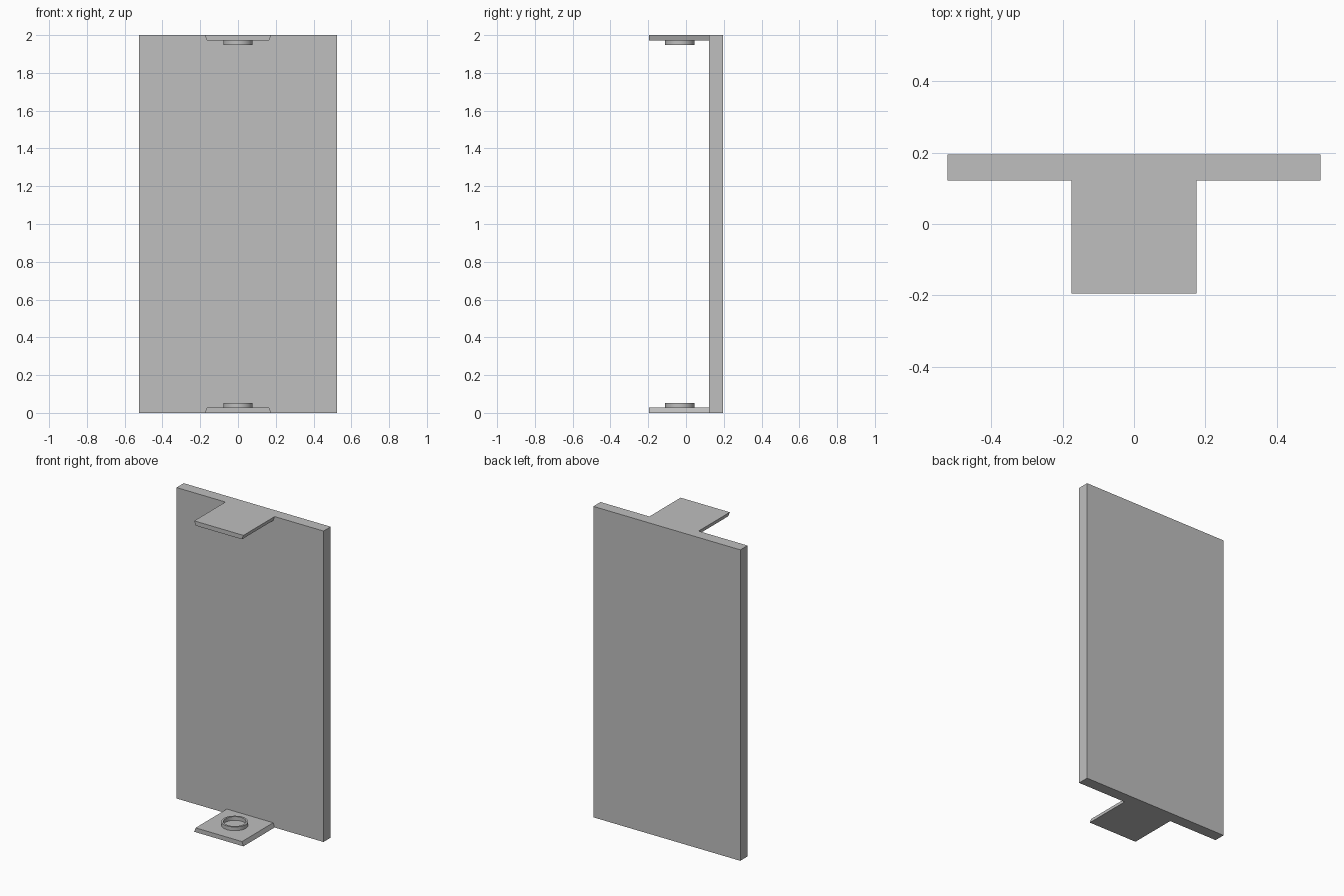
import bpy
import bmesh
from math import cos, sin, tau, radians

cube = bpy.data.objects.get("Cube")
if cube:
    bpy.data.objects.remove(cube, do_unlink=True)

# Single grey finish
grey = bpy.data.materials.new("plain grey")
grey.use_nodes = True
colour = (0.52, 0.52, 0.52, 1)
grey.diffuse_color = colour
grey.node_tree.nodes["Principled BSDF"].inputs["Base Color"].default_value = colour

HEIGHT = 2.0
FRONT, PANEL_FRONT, BACK = -0.195, 0.122, 0.195
TAB_THICK, RING_TOP = 0.028, 0.052
RING_Y = -0.033


def add_object(name, bm):
    bmesh.ops.recalc_face_normals(bm, faces=bm.faces)
    mesh = bpy.data.meshes.new(name)
    bm.to_mesh(mesh)
    bm.free()
    mesh.materials.append(grey)
    obj = bpy.data.objects.new(name, mesh)
    bpy.context.collection.objects.link(obj)
    return obj


def prism(name, profile, y0, y1):
    """Extrude an x-z profile from y0 to y1."""
    bm = bmesh.new()
    face = bm.faces.new([bm.verts.new((x, y0, z)) for x, z in profile])
    ext = bmesh.ops.extrude_face_region(bm, geom=[face])
    verts = [v for v in ext["geom"] if isinstance(v, bmesh.types.BMVert)]
    bmesh.ops.translate(bm, verts=verts, vec=(0, y1 - y0, 0))
    return add_object(name, bm)


def ring(name, z0, z1, outer=0.078, inner=0.066, sides=32):
    """Lathe a rectangular section into a short hollow collar."""
    bm = bmesh.new()
    section = [(outer, z0), (outer, z1), (inner, z1), (inner, z0)]
    loops = [[bm.verts.new((r * cos(tau * i / sides), RING_Y + r * sin(tau * i / sides), z))
              for r, z in section] for i in range(sides)]
    for i, a in enumerate(loops):
        b = loops[(i + 1) % sides]
        for k in range(4):
            n = (k + 1) % 4
            bm.faces.new((a[k], b[k], b[n], a[n]))
    obj = add_object(name, bm)
    bpy.ops.object.select_all(action="DESELECT")
    bpy.context.view_layer.objects.active = obj
    obj.select_set(True)
    bpy.ops.object.shade_smooth_by_angle(angle=radians(30))


# Upright panel
W = 0.523
prism("panel", [(-W, 0), (W, 0), (W, HEIGHT), (-W, HEIGHT)], PANEL_FRONT, BACK)

# Tabs with bevelled sides, each carrying a collar, mirrored top and bottom
for place, at in (("bottom", lambda z: z), ("top", lambda z: HEIGHT - z)):
    prism(place + "_tab",
          [(-0.175, at(0)), (0.175, at(0)), (0.165, at(TAB_THICK)), (-0.165, at(TAB_THICK))],
          FRONT, PANEL_FRONT)
    ring(place + "_collar", at(TAB_THICK), at(RING_TOP))
